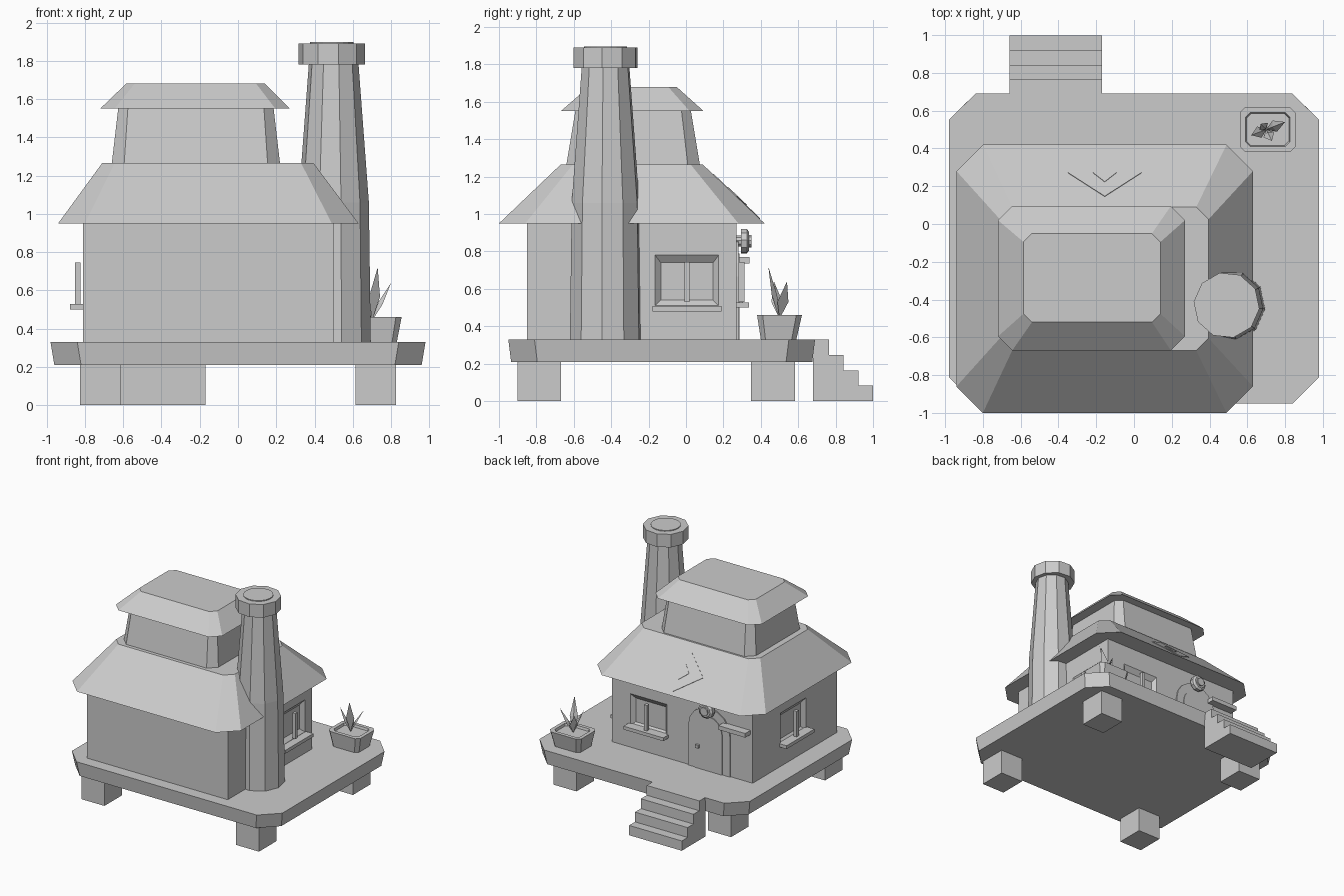
import bpy, bmesh, math
from mathutils import Matrix, Vector

cube = bpy.data.objects.get("Cube")
if cube:
    bpy.data.objects.remove(cube, do_unlink=True)

clay = bpy.data.materials.new("plain_grey")
clay.use_nodes = True
colour = (0.6, 0.6, 0.6, 1)
clay.diffuse_color = colour
clay.node_tree.nodes["Principled BSDF"].inputs["Base Color"].default_value = colour


def add(name, bm):
    bmesh.ops.recalc_face_normals(bm, faces=bm.faces)
    mesh = bpy.data.meshes.new(name)
    bm.to_mesh(mesh)
    bm.free()
    mesh.materials.append(clay)
    obj = bpy.data.objects.new(name, mesh)
    bpy.context.collection.objects.link(obj)
    return obj


def loft(name, rings, matrix=Matrix()):
    """Skin matching rings of points and cap both ends."""
    bm = bmesh.new()
    loops = [[bm.verts.new(matrix @ Vector(p)) for p in ring] for ring in rings]
    n = len(loops[0])
    for a, b in zip(loops, loops[1:]):
        for i in range(n):
            j = (i + 1) % n
            bm.faces.new((a[i], a[j], b[j], b[i]))
    bm.faces.new(loops[0])
    bm.faces.new(loops[-1])
    return add(name, bm)


def rect(x0, x1, y0, y1, z, c=0):
    """Rectangle ring, with corners cut by c."""
    if not c:
        return [(x0, y0, z), (x1, y0, z), (x1, y1, z), (x0, y1, z)]
    return [(x0 + c, y0, z), (x1 - c, y0, z), (x1, y0 + c, z), (x1, y1 - c, z),
            (x1 - c, y1, z), (x0 + c, y1, z), (x0, y1 - c, z), (x0, y0 + c, z)]


def disc(x, y, r, z, n=10, phase=-6):
    angles = [math.radians(phase + 360 * i / n) for i in range(n)]
    return [(x + r * math.cos(a), y + r * math.sin(a), z) for a in angles]


def outline(points, z):
    return [(x, y, z) for x, y in points]


def box(name, x0, x1, y0, y1, z0, z1, matrix=Matrix()):
    return loft(name, [rect(x0, x1, y0, y1, z0), rect(x0, x1, y0, y1, z1)], matrix)


def facing(normal, origin, up=(0, 0, 1)):
    """Local x runs along the surface, y up it, z out of it."""
    n, v = Vector(normal).normalized(), Vector(up).normalized()
    m = Matrix((v.cross(n), v, n)).transposed().to_4x4()
    m.translation = origin
    return m


# Platform, feet and steps
loft("platform", [rect(-.96, .96, -.935, .675, .21, .14), rect(-.98, .98, -.95, .69, .33, .14)])
for side, x in (("right", -.72), ("left", .72)):
    for end, y in (("front", -.785), ("back", .465)):
        box(f"{end}_{side}_foot", x - .107, x + .107, y - .117, y + .117, 0, .21)
profile = [(.68, 0), (.68, .33)]
for i in range(4):
    y, z = .765 + i * .078, .33 - i * .0825
    profile += [(y, z), (y, z - .0825)]
loft("steps", [[(x, y, z) for y, z in profile] for x in (-.66, -.17)])

# Walls with bevelled window recesses
walls = box("walls", -.81, .5, -.85, .27, .33, .96)
windows = {
    "left_window": facing((1, 0, 0), (.5, .005, .645)),
    "right_window": facing((-1, 0, 0), (-.81, -.27, .645)),
    "back_window": facing((0, 1, 0), (.16, .27, .645)),
}
for name, m in windows.items():
    cutter = loft(name + "_cutter", [rect(-.14, .14, -.105, .095, -.03),
                                     rect(-.17, .17, -.135, .135, 0),
                                     rect(-.17, .17, -.135, .135, .05)], m)
    cutter.hide_render = True
    mod = walls.modifiers.new(name, "BOOLEAN")
    mod.object, mod.operation, mod.solver = cutter, "DIFFERENCE", "EXACT"
    bpy.context.view_layer.objects.active = walls
    bpy.ops.object.modifier_apply(modifier=mod.name)
    bpy.data.objects.remove(cutter, do_unlink=True)
    box(name + "_bar", -.014, .014, -.115, .1, .012, .042, m)
    low = -.165 if name == "left_window" else -.145
    box(name + "_sill", -.185, .185, low, low + .028, -.01, .068, m)

# Roofs and upper storey
loft("lower_roof", [rect(-.94, .63, -1, .42, .95, .14), rect(-.71, .395, -.67, .09, 1.265, .065)])
loft("upper_storey", [rect(-.66, .22, -.64, .075, 1.26, .065), rect(-.625, .185, -.59, .025, 1.56, .05)])
loft("upper_roof", [rect(-.72, .27, -.67, .095, 1.55, .075), rect(-.585, .14, -.52, -.05, 1.68, .045)])

# Diamond skylight on the back slope
slope = facing((0, .315, .33), (-.155, .27, 1.093), (0, -.33, .315))
for name, w, h, top in (("skylight_frame", .195, .173, .004), ("skylight_pane", .065, .07, .007)):
    diamond = [(w, 0), (0, h), (-w, 0), (0, -h)]
    loft(name, [outline(diamond, -.002), outline(diamond, top)], slope)

# Chimney
loft("chimney", [disc(.5, -.43, r, z) for r, z in ((.195, .33), (.185, 1.06), (.13, 1.79))])
loft("chimney_cap", [disc(.49, -.43, .175, z) for z in (1.78, 1.89)])
loft("chimney_lid", [disc(.49, -.43, .115, z, 20) for z in (1.88, 1.897)])

# Arched door, knob, round lamp and shelf
door = facing((0, 1, 0), (-.41, .27, .33))
for name, w, h, out in (("door_frame", .195, .53, .01), ("door", .125, .46, .016)):
    arch = [(-w, 0), (w, 0)]
    for i in range(9):
        a = math.pi * i / 8
        arch.append((w * math.cos(a), h - w + w * math.sin(a)))
    loft(name, [outline(arch, -.005), outline(arch, out)], door)
box("door_knob", -.112, -.085, .175, .202, .01, .035, door)
lamp = [(.03, 0), (.03, .025), (.067, .025), (.067, .055), (.05, .068), (.035, .068), (.035, .08)]
loft("round_lamp", [disc(0, .525, r, z) for r, z in lamp], door)
box("door_shelf", .13, .38, .405, .44, -.01, .07, door)

# Potted plant
loft("plant_pot", [rect(.585, .83, .4, .59, .33, .025), rect(.56, .855, .38, .62, .46, .03),
                   rect(.59, .825, .41, .59, .46, .025), rect(.595, .82, .415, .585, .44, .025)])
root = Vector((.7, .5, .44))
for i, tip in enumerate([(.8, .54, .64), (.73, .44, .72), (.62, .47, .64), (.67, .53, .6)]):
    tip = Vector(tip)
    middle = root.lerp(tip, .45)
    across = (tip - root).cross(Vector((0, 0, 1))).normalized() * .032
    fold = across.cross(tip - root).normalized() * .015
    bm = bmesh.new()
    a, b, c, d, e = [bm.verts.new(p) for p in (root, middle + across, tip, middle - across, middle + fold)]
    for face in ((a, b, e), (b, c, e), (c, d, e), (d, a, e), (a, d, c, b)):
        bm.faces.new(face)
    add(f"leaf_{i + 1}", bm)
